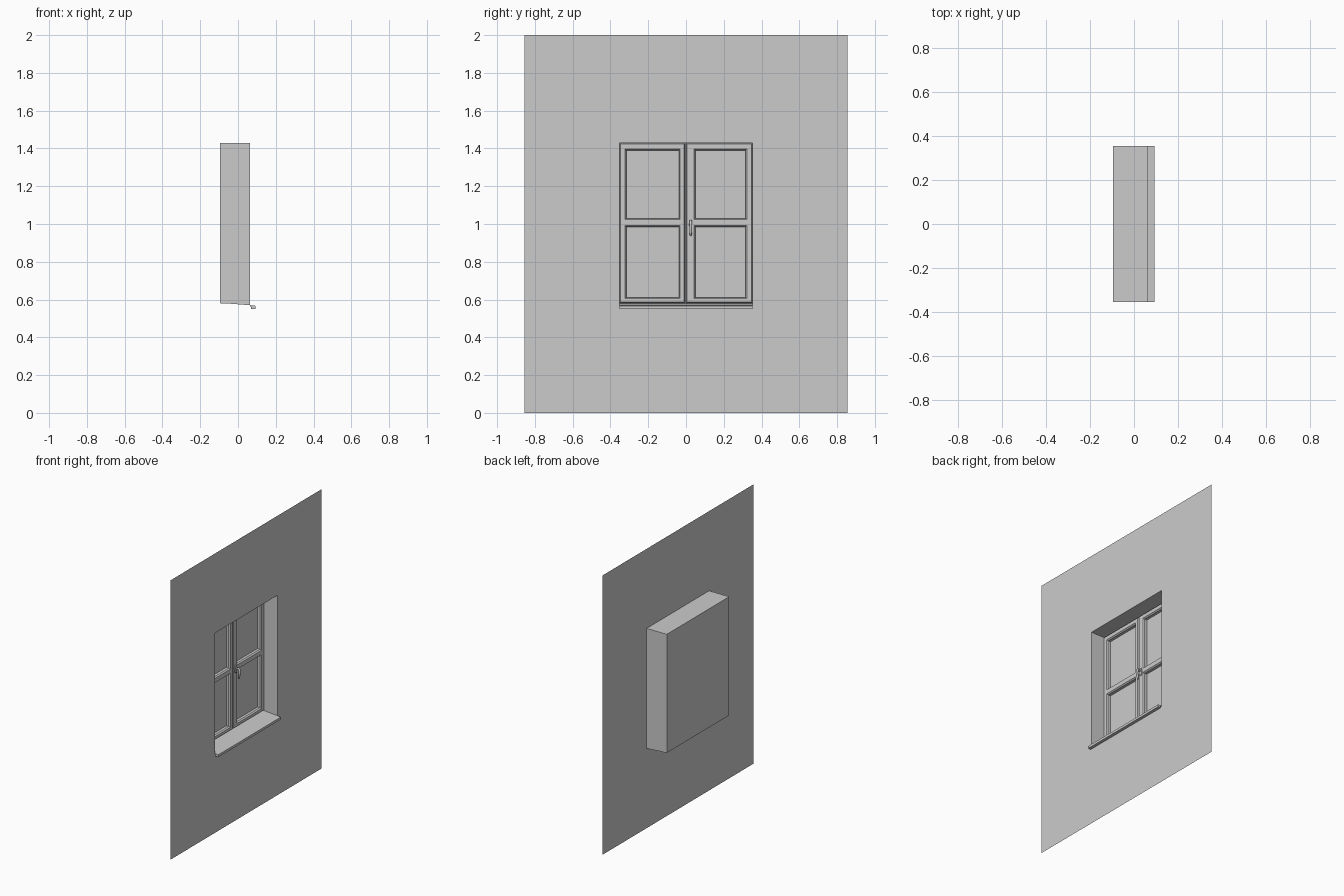
import bpy, bmesh, math

if "Cube" in bpy.data.objects:
    bpy.data.objects.remove(bpy.data.objects["Cube"])

WALL, FRONT, SASH, PANE, BACK = 0.064, -0.052, -0.038, -0.066, -0.095
Y, ZB, ZT = 0.353, 0.570, 1.430          # window opening


def finish(name, bm, recalc=False):
    bmesh.ops.remove_doubles(bm, verts=bm.verts, dist=1e-5)
    if recalc:
        bmesh.ops.recalc_face_normals(bm, faces=bm.faces)
    me = bpy.data.meshes.new(name)
    bm.to_mesh(me)
    bm.free()
    ob = bpy.data.objects.new(name, me)
    bpy.context.collection.objects.link(ob)
    return ob


def rect(x, y0, y1, z0, z1):
    return [(x, y0, z0), (x, y1, z0), (x, y1, z1), (x, y0, z1)]


def loft(bm, rects, cap=False):
    """Join successive rectangles; optionally fill the last one."""
    loops = [[bm.verts.new(p) for p in rect(*r)] for r in rects]
    for a, b in zip(loops, loops[1:]):
        for i in range(4):
            j = (i + 1) % 4
            bm.faces.new((a[i], a[j], b[j], b[i]))
    if cap:
        bm.faces.new(loops[-1])


def prism(name, profile, y0, y1):
    """Extrude an xz profile along y."""
    bm = bmesh.new()
    f = bm.faces.new([bm.verts.new((x, y0, z)) for x, z in profile])
    ext = bmesh.ops.extrude_face_region(bm, geom=[f], use_keep_orig=True)["geom"]
    bmesh.ops.translate(bm, vec=(0, y1 - y0, 0),
                        verts=[v for v in ext if isinstance(v, bmesh.types.BMVert)])
    return finish(name, bm, True)


# Wall sheet with the window opening
bm = bmesh.new()
loft(bm, [(WALL, -0.856, 0.856, 0, 2), (WALL, -Y, Y, ZB, ZT)])
finish("wall", bm)

# Reveal around the opening, floor sloping outwards
bm = bmesh.new()
loft(bm, [(WALL, -Y, Y, ZB, ZT), (FRONT, -Y, Y, 0.579, ZT)])
finish("reveal", bm)

# Outer frame behind the reveal, closed at the back
bm = bmesh.new()
loft(bm, [(FRONT, -Y, Y, 0.579, ZT), (BACK, -Y, Y, 0.581, ZT)], cap=True)
finish("outer_frame", bm, True)

# Projecting sill nose
prism("sill", [(WALL, ZB), (0.092, 0.567), (0.092, 0.550), (0.070, 0.550),
               (0.070, 0.563), (WALL, 0.563)], -Y, Y)


def sash(name, y0, y1, p0, p1):
    """Casement with bevelled rim and two recessed, chamfered panes."""
    z0, z1, c = 0.579, ZT, 0.007
    panes = [(0.605, 0.992), (1.023, 1.397)]
    bm = bmesh.new()
    # bevelled outer rim
    loft(bm, [(BACK + 0.002, y0, y1, z0, z1), (FRONT, y0, y1, z0, z1),
              (FRONT + 0.002, y0 + 0.003, y1 - 0.003, z0 + 0.003, z1 - 0.003),
              (SASH, y0 + c, y1 - c, z0 + c, z1 - c)])
    # front face of stiles and rails
    ys = [y0 + c, p0, p1, y1 - c]
    zs = [z0 + c, *panes[0], *panes[1], z1 - c]
    for i in range(3):
        for j in range(5):
            if not (i == 1 and j in (1, 3)):
                bm.faces.new([bm.verts.new(p) for p in
                              rect(SASH, ys[i], ys[i + 1], zs[j], zs[j + 1])])
    # chamfer, rebate and pane
    for a, b in panes:
        loft(bm, [(SASH, p0, p1, a, b),
                  (SASH - 0.009, p0 + c, p1 - c, a + c, b - c),
                  (PANE, p0 + c, p1 - c, a + c, b - c)], cap=True)
    return finish(name, bm, True)


sash("left_sash", -Y, -0.003, -0.323, -0.031)
sash("right_sash", -0.003, Y, 0.043, 0.322)


def disc(name, x0, x1, y, z, ry, rz):
    """Elliptical cylinder standing out from the stile."""
    bpy.ops.mesh.primitive_cylinder_add(vertices=24, radius=1, depth=1,
                                        location=((x0 + x1) / 2, y, z),
                                        rotation=(0, math.pi / 2, 0))
    ob = bpy.context.object
    ob.name = name
    ob.scale = (rz, ry, x1 - x0)
    bpy.ops.object.shade_smooth_by_angle()


# Handle: rosette, neck and hanging lever
HY, HZ = 0.025, 1.003
disc("handle_rosette", SASH - 0.001, SASH + 0.006, HY, HZ, 0.013, 0.028)
disc("handle_neck", SASH, SASH + 0.026, HY, HZ + 0.008, 0.006, 0.006)

cu = bpy.data.curves.new("handle_lever", 'CURVE')
cu.dimensions = '3D'
cu.bevel_depth = 0.008
cu.bevel_resolution = 3
cu.use_fill_caps = True
sp = cu.splines.new('BEZIER')
path = [(0.022, 0.016, 0.8), (0.032, -0.004, 1.0), (0.030, -0.040, 0.9), (0.025, -0.065, 0.6)]
sp.bezier_points.add(len(path) - 1)
for bp, (dx, dz, r) in zip(sp.bezier_points, path):
    bp.co = (SASH + dx, HY, HZ + dz)
    bp.radius = r
    bp.handle_left_type = bp.handle_right_type = 'AUTO'
sp.resolution_u = 6
lever = bpy.data.objects.new("handle_lever", cu)
bpy.context.collection.objects.link(lever)
